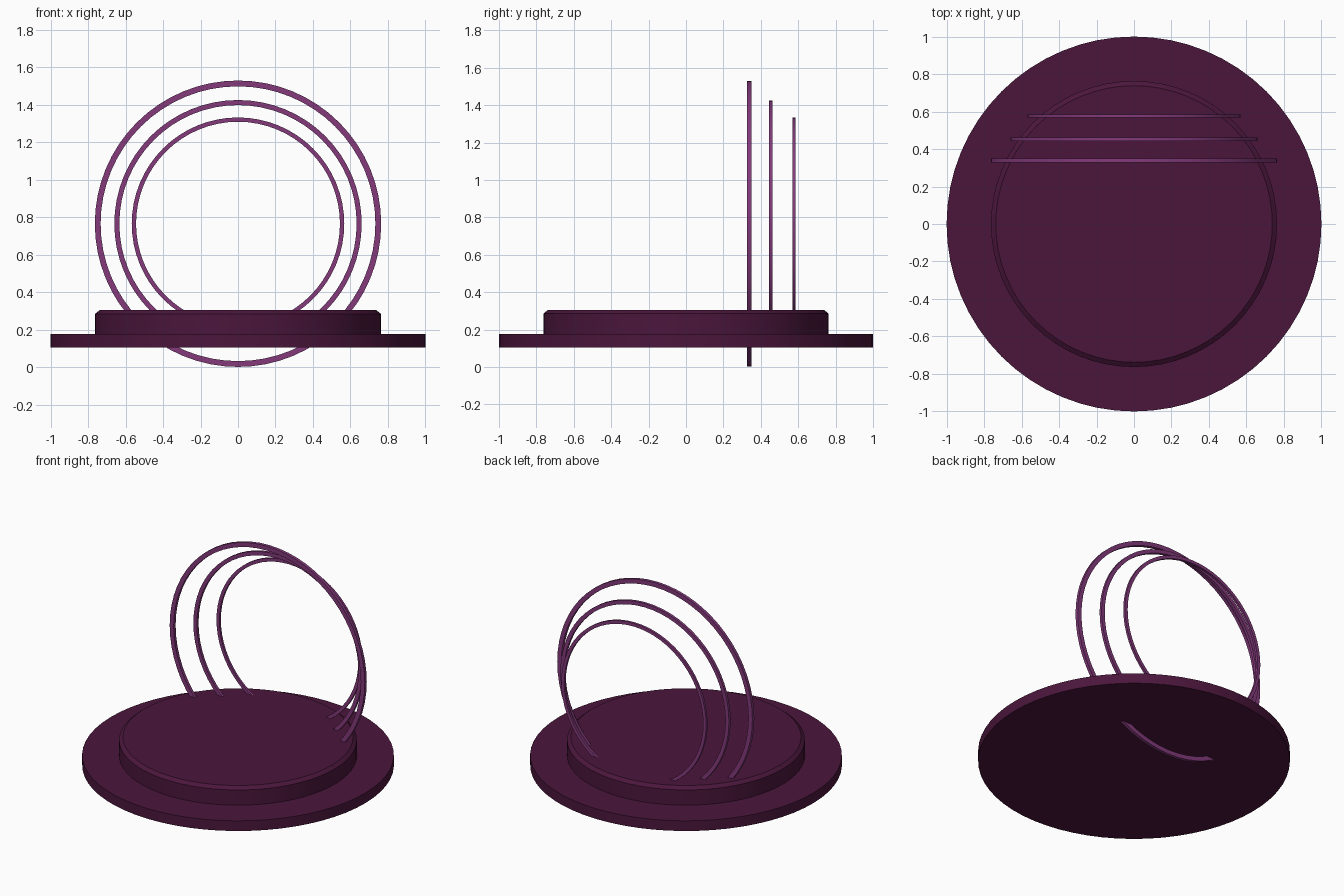
import bpy, bmesh, math

if "Cube" in bpy.data.objects:
    bpy.data.objects.remove(bpy.data.objects["Cube"])

SEGMENTS = 64


def material(name, color):
    mat = bpy.data.materials.new(name)
    mat.diffuse_color = color
    mat.use_nodes = True
    mat.node_tree.nodes["Principled BSDF"].inputs["Base Color"].default_value = mat.diffuse_color
    return mat


def lathe(name, profile, mat, closed=False):
    """Revolve (radius, height) points around z; open profiles are capped."""
    bm = bmesh.new()
    loops = []
    for r, z in profile:
        loops.append([bm.verts.new((r * math.cos(2 * math.pi * i / SEGMENTS),
                                    r * math.sin(2 * math.pi * i / SEGMENTS), z))
                      for i in range(SEGMENTS)])
    pairs = list(zip(loops, loops[1:]))
    if closed:
        pairs.append((loops[-1], loops[0]))
    else:
        bm.faces.new(loops[0])
        bm.faces.new(loops[-1])
    for a, b in pairs:
        for i in range(SEGMENTS):
            j = (i + 1) % SEGMENTS
            bm.faces.new((a[i], a[j], b[j], b[i]))
    bmesh.ops.recalc_face_normals(bm, faces=bm.faces)
    mesh = bpy.data.meshes.new(name)
    bm.to_mesh(mesh)
    bm.free()
    obj = bpy.data.objects.new(name, mesh)
    bpy.context.collection.objects.link(obj)
    mesh.materials.append(mat)
    bpy.ops.object.select_all(action='DESELECT')
    obj.select_set(True)
    bpy.context.view_layer.objects.active = obj
    bpy.ops.object.shade_smooth_by_angle(angle=math.radians(30))
    return obj


dark_plum = material("dark_plum", (0.070, 0.008, 0.045, 1))
purple = material("purple", (0.227, 0.042, 0.198, 1))

# Wide base disc and the chamfered platform on it
lathe("base_disc", [(1.0, 0.105), (1.0, 0.177)], dark_plum)
lathe("platform", [(0.763, 0.177), (0.763, 0.285), (0.738, 0.305)], dark_plum)

# Three upright flat hoops, concentric, shrinking toward the back
for name, outer, width, y in (("front_hoop", 0.764, 0.031, 0.338),
                              ("middle_hoop", 0.660, 0.027, 0.453),
                              ("back_hoop", 0.567, 0.023, 0.577)):
    inner, half = outer - width, 0.36 * width
    hoop = lathe(name, [(inner, -half), (outer, -half), (outer, half), (inner, half)],
                 purple, closed=True)
    hoop.rotation_euler.x = math.pi / 2
    hoop.location = (0, y, 0.766)
